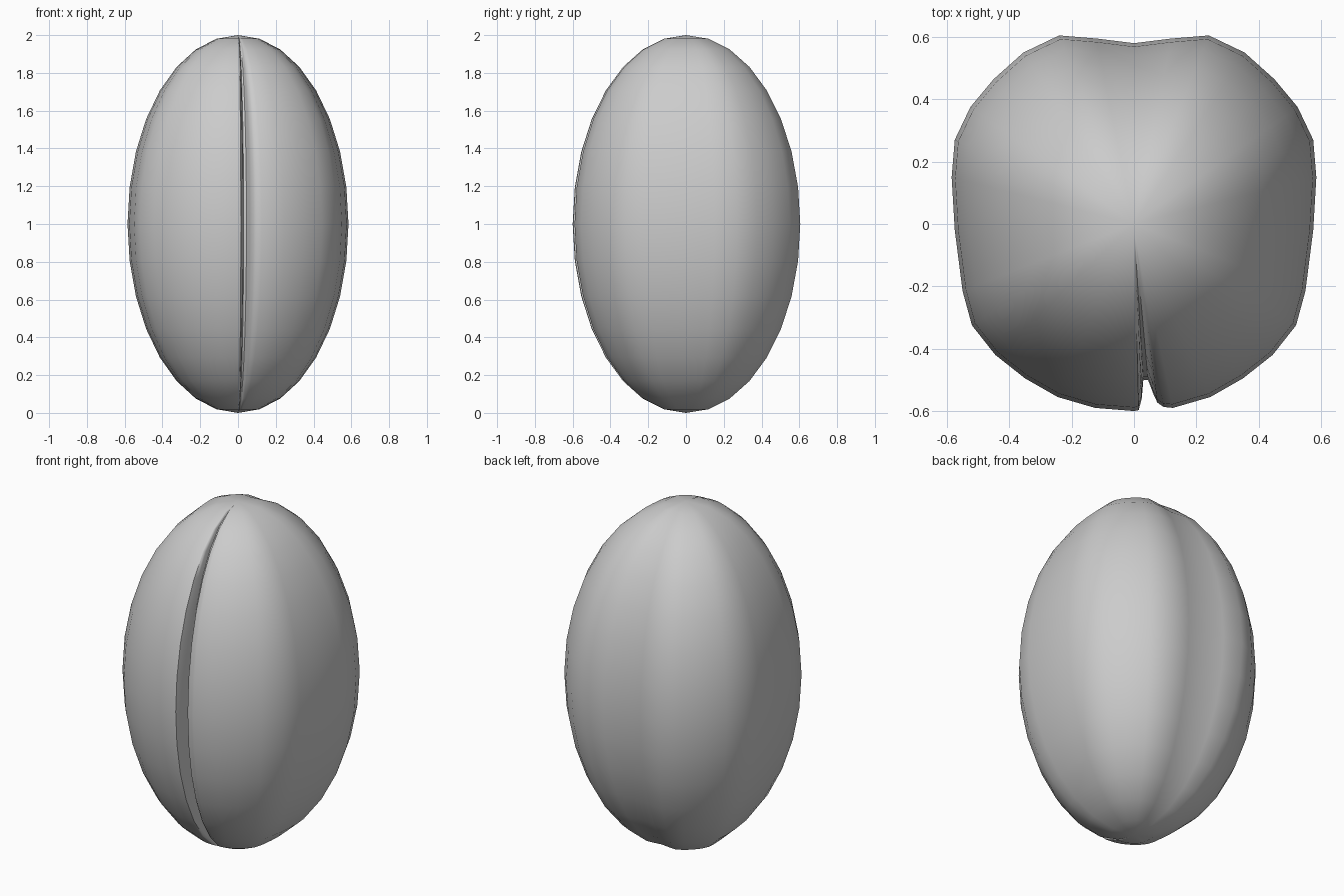
import bpy, bmesh, math

cube = bpy.data.objects.get("Cube")
if cube:
    bpy.data.objects.remove(cube)

grey = bpy.data.materials.new("pale grey")
grey.use_nodes = True
colour = (0.6, 0.6, 0.6, 1)
grey.diffuse_color = colour
grey.node_tree.nodes["Principled BSDF"].inputs["Base Color"].default_value = colour

# Half of the widest cross-section, from the back dent round to the front
half = [(0.12, 0.595), (0.24, 0.605), (0.355, 0.55), (0.45, 0.465), (0.525, 0.375),
        (0.575, 0.27), (0.585, 0.15), (0.575, -0.02), (0.55, -0.215), (0.52, -0.325),
        (0.445, -0.42), (0.35, -0.495), (0.245, -0.555), (0.125, -0.59)]
# Folded slit: rounded left lip, narrow groove, right lip
slit = [(0.095, -0.587), (0.075, -0.573), (0.062, -0.545), (0.045, -0.5),
        (0.03, -0.5), (0.025, -0.56), (0.015, -0.597), (0, -0.6)]
section = [(0, 0.58)] + half + slit + [(-x, y) for x, y in reversed(half)]

# Pod: the cross-section swept along a round profile from base to tip
RINGS = 16
bm = bmesh.new()
rings = []
for i in range(1, RINGS):
    a = math.pi * i / RINGS
    s, z = math.sin(a), 1 - math.cos(a)
    rings.append([bm.verts.new((x * s, y * s, z)) for x, y in section])
n = len(section)
for low, high in zip(rings, rings[1:]):
    for j in range(n):
        k = (j + 1) % n
        bm.faces.new((low[j], low[k], high[k], high[j]))
for ring, z in ((rings[0], 0), (rings[-1], 2)):
    pole = bm.verts.new((0, 0, z))
    for j in range(n):
        bm.faces.new((ring[j], ring[(j + 1) % n], pole))
bmesh.ops.recalc_face_normals(bm, faces=bm.faces)

mesh = bpy.data.meshes.new("seed_pod")
bm.to_mesh(mesh)
bm.free()
mesh.materials.append(grey)
pod = bpy.data.objects.new("seed_pod", mesh)
bpy.context.collection.objects.link(pod)
bpy.ops.object.select_all(action='DESELECT')
pod.select_set(True)
bpy.context.view_layer.objects.active = pod
bpy.ops.object.shade_smooth_by_angle(angle=math.radians(60))
